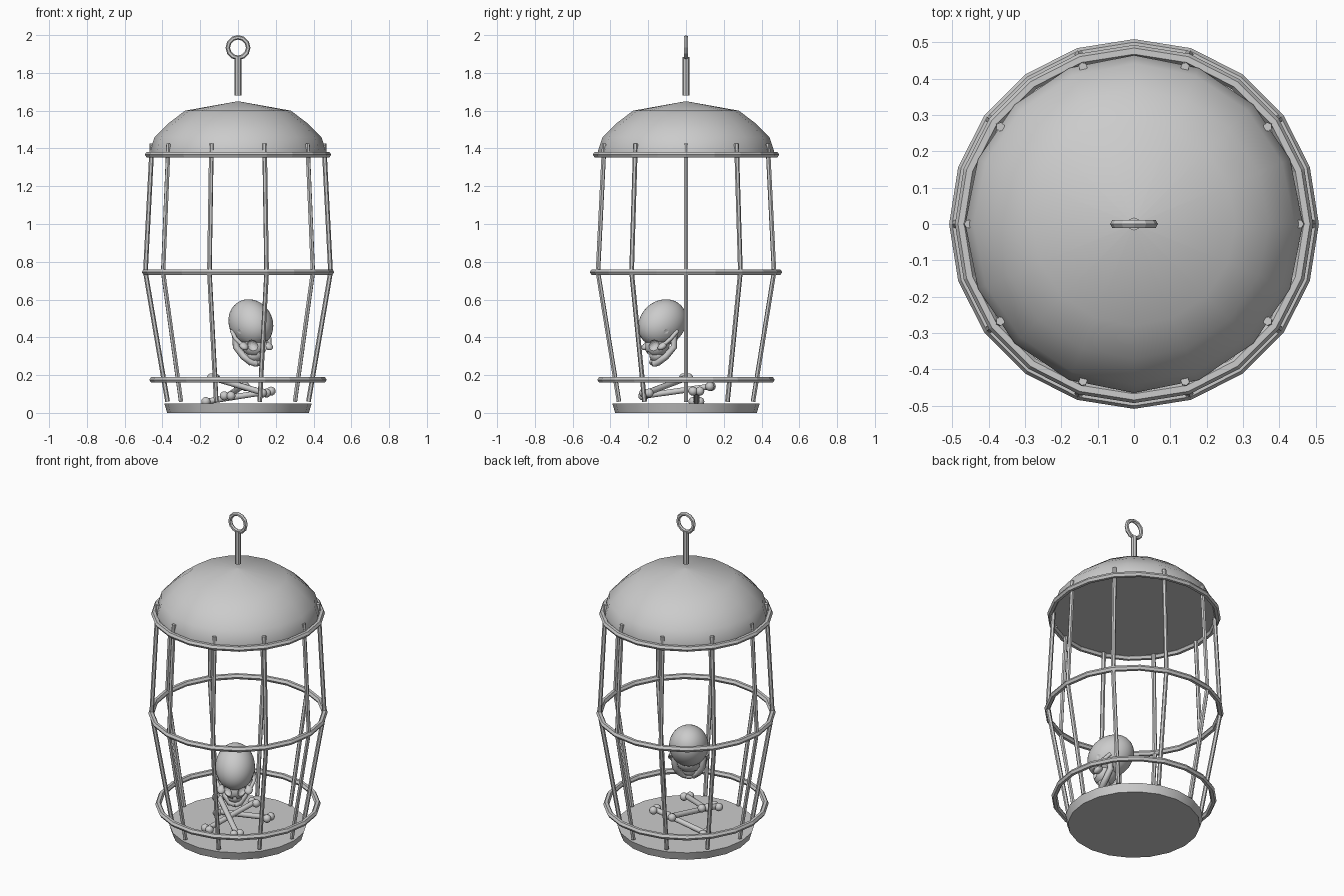
import bpy, bmesh, math
from mathutils import Vector, Matrix

if "Cube" in bpy.data.objects:
    bpy.data.objects.remove(bpy.data.objects["Cube"])


def finish(bm, name, smooth=None):
    bmesh.ops.recalc_face_normals(bm, faces=bm.faces)
    me = bpy.data.meshes.new(name)
    bm.to_mesh(me)
    bm.free()
    ob = bpy.data.objects.new(name, me)
    bpy.context.collection.objects.link(ob)
    if smooth:
        bpy.ops.object.select_all(action='DESELECT')
        ob.select_set(True)
        bpy.context.view_layer.objects.active = ob
        bpy.ops.object.shade_smooth_by_angle(angle=math.radians(smooth))
    return ob


def skin(bm, rings, closed=False):
    """Bridge a list of vertex rings, with end caps unless closed."""
    n = len(rings[0])
    pairs = list(zip(rings, rings[1:])) + ([(rings[-1], rings[0])] if closed else [])
    for a, b in pairs:
        for i in range(n):
            j = (i + 1) % n
            bm.faces.new((a[i], a[j], b[j], b[i]))
    if not closed:
        bm.faces.new(rings[0])
        bm.faces.new(rings[-1])


def tube(bm, pts, r, sides):
    pts = [Vector(p) for p in pts]
    d = (pts[-1] - pts[0]).normalized()
    ref = Vector((0, 0, 1)) if abs(d.z) < 0.8 else Vector((-pts[0].y, pts[0].x + 1e-4, 0))
    rings = []
    for i, p in enumerate(pts):
        t = (pts[min(i + 1, len(pts) - 1)] - pts[max(i - 1, 0)]).normalized()
        u = t.cross(ref).normalized()
        v = t.cross(u)
        rings.append([bm.verts.new(p + r * (u * math.cos(a) + v * math.sin(a)))
                      for a in (2 * math.pi * k / sides for k in range(sides))])
    skin(bm, rings)


def torus(name, R, r, n, m, mat):
    bm = bmesh.new()
    rings = []
    for i in range(n):
        a = 2 * math.pi * i / n
        rings.append([bm.verts.new(mat @ Vector(((R + r * math.cos(b)) * math.cos(a),
                      (R + r * math.cos(b)) * math.sin(a), r * math.sin(b))))
                      for b in (2 * math.pi * k / m for k in range(m))])
    skin(bm, rings, True)
    return finish(bm, name)


def lathe(name, profile, n, smooth):
    bm = bmesh.new()
    skin(bm, [[bm.verts.new((r * math.cos(2 * math.pi * i / n), r * math.sin(2 * math.pi * i / n), z))
               for i in range(n)] for r, z in profile])
    bmesh.ops.remove_doubles(bm, verts=bm.verts, dist=1e-4)
    return finish(bm, name, smooth)


def ball(bm, c, rad, mat=Matrix(), u=16, v=10):
    m = mat @ Matrix.Translation(c) @ Matrix.Diagonal((*rad, 1))
    bmesh.ops.create_uvsphere(bm, u_segments=u, v_segments=v, radius=1, matrix=m)


# floor disc and domed roof
lathe("floor_plate", [(0.375, 0), (0.39, 0.05)], 20, 30)
lathe("roof_dome", [(0.465, 1.37), (0.465, 1.39), (0.442, 1.46), (0.372, 1.53),
                    (0.28, 1.6), (0.0005, 1.65)], 16, 40)

# hoops
for name, R, z in (("lower_hoop", 0.452, 0.175), ("middle_hoop", 0.492, 0.745),
                   ("upper_hoop", 0.476, 1.367)):
    torus(name, R, 0.017, 20, 6, Matrix.Translation((0, 0, z)))

# ten bent bars
bm = bmesh.new()
for k in range(10):
    c, s = math.cos(k * math.pi / 5), math.sin(k * math.pi / 5)
    tube(bm, [(r * c, r * s, z) for r, z in ((0.373, 0.06), (0.49, 0.745), (0.455, 1.425))], 0.0125, 6)
finish(bm, "cage_bars")

# hanging rod and eye
bm = bmesh.new()
tube(bm, [(0, 0, 1.68), (0, 0, 1.885)], 0.018, 8)
finish(bm, "hanging_rod")
torus("hanging_ring", 0.054, 0.012, 12, 6,
      Matrix.Translation((0, 0, 1.934)) @ Matrix.Rotation(math.pi / 2, 4, 'X'))

# crossed bones
BONES = [((-0.055, -0.225, 0.09), (0.02, 0.13, 0.14)),
         ((-0.13, 0.0, 0.185), (0.14, -0.21, 0.105)),
         ((-0.17, 0.055, 0.06), (0.175, 0.055, 0.115))]
for i, (a, b) in enumerate(BONES):
    a, b = Vector(a), Vector(b)
    bm = bmesh.new()
    tube(bm, [a, b], 0.016, 10)
    side = (b - a).cross(Vector((0, 0, 1))).normalized() * 0.018
    for p in (a, b):
        for sgn in (-1, 1):
            ball(bm, p + side * sgn, (0.024,) * 3, u=12, v=8)
    finish(bm, f"bone_{i + 1}", 50)

# skull, built facing -y then tipped forward and turned
M = (Matrix.Translation((0.068, -0.125, 0.475)) @ Matrix.Rotation(math.radians(33), 4, 'Z')
     @ Matrix.Rotation(math.radians(36), 4, 'X'))

# cutters: eye sockets, temples, nose
bm = bmesh.new()
for s in (-1, 1):
    ball(bm, (s * 0.047, -0.145, -0.045), (0.03, 0.04, 0.028), M)
    ball(bm, (s * 0.128, -0.075, -0.015), (0.034, 0.04, 0.036), M)
ball(bm, (0, -0.168, -0.085), (0.014, 0.03, 0.02), M)
cutter = finish(bm, "socket_cutter")
cutter.hide_render = True

for name, c, rad in (("skull_cranium", (0, 0, 0), (0.112, 0.142, 0.118)),
                     ("skull_face", (0, -0.095, -0.075), (0.068, 0.068, 0.06))):
    bm = bmesh.new()
    ball(bm, c, rad, M, 32, 20)
    ob = finish(bm, name, 40)
    mod = ob.modifiers.new("sockets", 'BOOLEAN')
    mod.operation, mod.object, mod.solver = 'DIFFERENCE', cutter, 'EXACT'
    bpy.ops.object.modifier_move_to_index(modifier=mod.name, index=0)
    bpy.ops.object.modifier_apply(modifier=mod.name)
bpy.data.objects.remove(cutter)

# cheekbones
bm = bmesh.new()
for s in (-1, 1):
    ball(bm, (s * 0.078, -0.112, -0.068), (0.024, 0.03, 0.017), M)
    tube(bm, [M @ Vector(p) for p in ((s * 0.085, -0.11, -0.066), (s * 0.108, -0.06, -0.056),
                                      (s * 0.1, 0.0, -0.05))], 0.011, 8)
finish(bm, "skull_cheekbones", 50)

# lower jaw and teeth block
bm = bmesh.new()
for s in (-1, 1):
    tube(bm, [M @ Vector(p) for p in ((s * 0.085, -0.02, -0.06), (s * 0.078, -0.055, -0.115),
                                      (s * 0.055, -0.115, -0.135), (s * 0.028, -0.158, -0.142),
                                      (0, -0.166, -0.143))], 0.018, 8)
ball(bm, (0, -0.16, -0.143), (0.03, 0.02, 0.02), M)
ball(bm, (0, -0.132, -0.115), (0.042, 0.034, 0.034), M)
finish(bm, "skull_jaw", 50)
